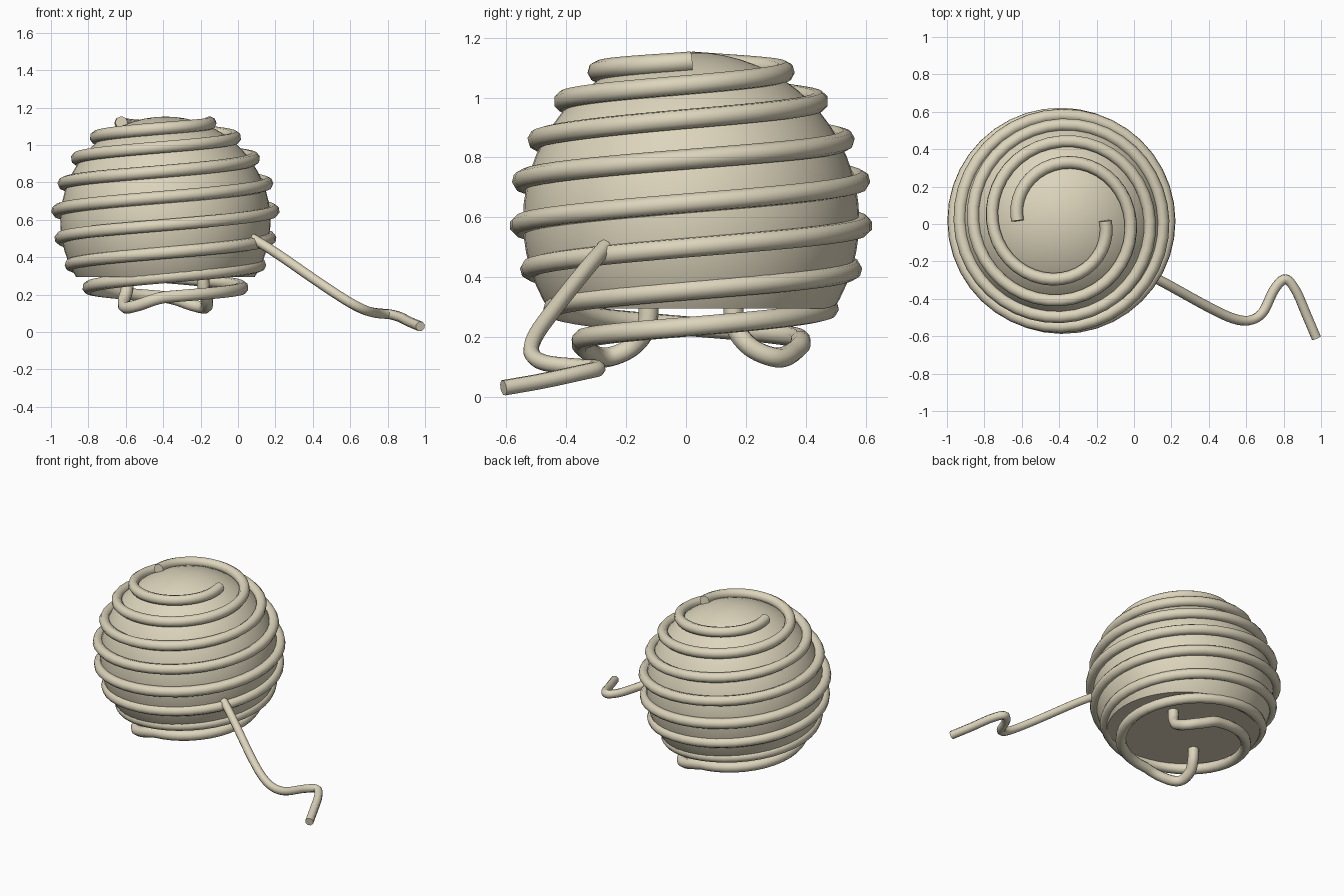
import bpy, bmesh, math
from mathutils import Vector

cube = bpy.data.objects.get("Cube")
if cube:
    bpy.data.objects.remove(cube, do_unlink=True)

CENTRE = Vector((-0.388, 0.017, 0))

yarn = bpy.data.materials.new("cream_yarn")
yarn.use_nodes = True
COLOUR = (0.72, 0.66, 0.50, 1)
yarn.diffuse_color = COLOUR
yarn.node_tree.nodes["Principled BSDF"].inputs["Base Color"].default_value = COLOUR


def smooth_path(points, steps):
    """Rounded path through the given points."""
    pts = [Vector(p) for p in points]
    pts = [2 * pts[0] - pts[1]] + pts + [2 * pts[-1] - pts[-2]]
    out = []
    for a, b, c, d in zip(pts, pts[1:], pts[2:], pts[3:]):
        for i in range(steps):
            t = i / steps
            out.append(0.5 * (2 * b + (c - a) * t + (2 * a - 5 * b + 4 * c - d) * t ** 2
                              + (3 * b - a - 3 * c + d) * t ** 3))
    return out + [pts[-2]]


def finish(obj):
    bpy.ops.object.select_all(action='DESELECT')
    obj.select_set(True)
    bpy.context.view_layer.objects.active = obj
    if obj.type == 'CURVE':
        bpy.ops.object.convert(target='MESH')
    bpy.ops.object.shade_smooth_by_angle(angle=math.radians(50))


def strand(name, path, radius):
    """Round yarn tube with closed ends."""
    curve = bpy.data.curves.new(name, 'CURVE')
    curve.dimensions = '3D'
    curve.bevel_depth = radius
    curve.bevel_resolution = 2
    curve.use_fill_caps = True
    spline = curve.splines.new('POLY')
    spline.points.add(len(path) - 1)
    for point, co in zip(spline.points, path):
        point.co = (*co, 1)
    curve.materials.append(yarn)
    obj = bpy.data.objects.new(name, curve)
    bpy.context.collection.objects.link(obj)
    finish(obj)


# Core ball with a flat underside
bm = bmesh.new()
bmesh.ops.create_uvsphere(bm, u_segments=48, v_segments=32, radius=0.562)
bmesh.ops.translate(bm, verts=bm.verts, vec=CENTRE + Vector((0, 0, 0.59)))
cut = bmesh.ops.bisect_plane(bm, geom=bm.verts[:] + bm.edges[:] + bm.faces[:],
                             plane_co=(0, 0, 0.295), plane_no=(0, 0, -1), clear_outer=True)
rim = [e for e in cut["geom_cut"] if isinstance(e, bmesh.types.BMEdge)]
bmesh.ops.contextual_create(bm, geom=rim)
bmesh.ops.recalc_face_normals(bm, faces=bm.faces)
mesh = bpy.data.meshes.new("yarn_core")
bm.to_mesh(mesh)
bm.free()
mesh.materials.append(yarn)
core = bpy.data.objects.new("yarn_core", mesh)
bpy.context.collection.objects.link(core)
finish(core)

# Winding: radius and height at every quarter turn, from the top down
WINDING = [(0.235, 1.12), (0.31, 1.09), (0.37, 1.043), (0.425, 0.99), (0.472, 0.93),
           (0.513, 0.86), (0.543, 0.795), (0.565, 0.722), (0.577, 0.648), (0.573, 0.572),
           (0.56, 0.5), (0.538, 0.425), (0.505, 0.358), (0.46, 0.295), (0.41, 0.235),
           (0.365, 0.187)]
HOOK = [(-0.14, -0.335, 0.145), (-0.21, -0.28, 0.132), (-0.222, -0.2, 0.165),
        (-0.205, -0.15, 0.23), (-0.2, -0.14, 0.32)]
STEPS = 10
coil = []
for i, (r, z, _) in enumerate(smooth_path([(*p, 0) for p in WINDING], STEPS)):
    angle = math.pi - i / STEPS * math.pi / 2
    coil.append(Vector((r * math.cos(angle), r * math.sin(angle), z)))
coil += smooth_path([coil[-6], coil[-1]] + HOOK, 6)[7:]

# Two matching strands half a turn apart
for name, side in (("winding_strand_a", 1), ("winding_strand_b", -1)):
    strand(name, [CENTRE + Vector((side * p.x, side * p.y, p.z)) for p in coil], 0.034)

# Loose tail trailing to the ground
TAIL = [(0.07, -0.265, 0.505), (0.2, -0.335, 0.425), (0.4, -0.445, 0.287), (0.53, -0.505, 0.2),
        (0.62, -0.515, 0.145), (0.69, -0.47, 0.113), (0.75, -0.35, 0.1), (0.81, -0.295, 0.095),
        (0.865, -0.355, 0.08), (0.92, -0.48, 0.053), (0.975, -0.61, 0.03)]
strand("loose_tail", smooth_path(TAIL, 6), 0.027)
